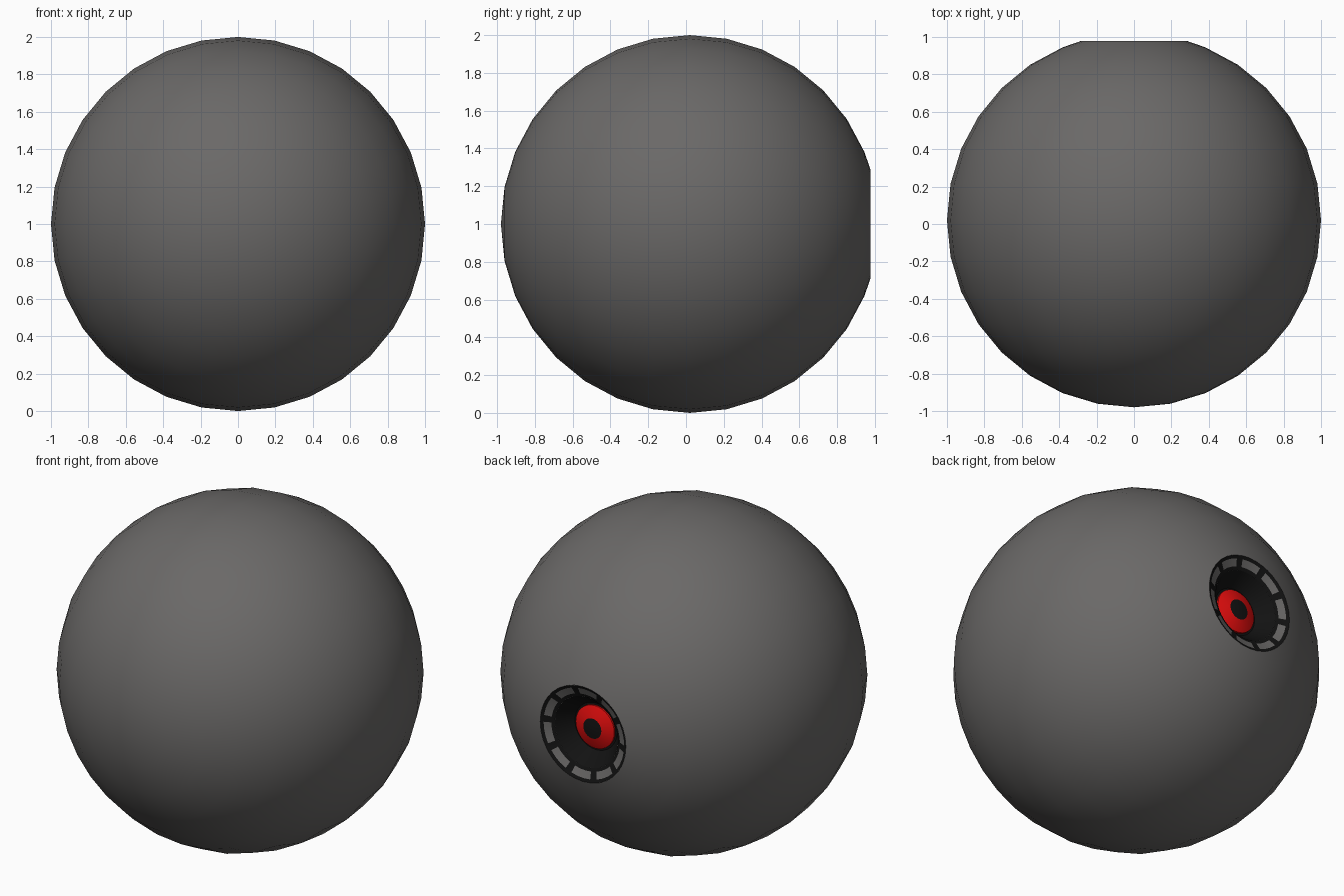
import bpy, math

if "Cube" in bpy.data.objects:
    bpy.data.objects.remove(bpy.data.objects["Cube"])

CY, CZ = 0.02, 1.0   # centre of the ball
SEG = 32


def material(name, rgb):
    m = bpy.data.materials.new(name)
    m.diffuse_color = (*rgb, 1)
    m.use_nodes = True
    m.node_tree.nodes["Principled BSDF"].inputs["Base Color"].default_value = m.diffuse_color
    return m


grey = material("dark_grey", (0.145, 0.14, 0.137))
black = material("black", (0.006, 0.006, 0.006))
red = material("red", (0.75, 0.004, 0.004))


def lathe(name, profile, mats, seg=SEG, rule=None, angle=35):
    """Spin (radius, y) points, ordered from back (-y) to front of the eye, about the y axis."""
    verts, rings, faces, slots = [], [], [], []
    for r, y in profile:
        n = 1 if r < 1e-5 else seg
        rings.append(list(range(len(verts), len(verts) + n)))
        for i in range(n):
            a = 2 * math.pi * i / seg
            verts.append((r * math.cos(a), y + CY, r * math.sin(a) + CZ))
    for k in range(len(rings) - 1):
        p, q = rings[k], rings[k + 1]
        for i in range(seg):
            j = (i + 1) % seg
            f = [p[i % len(p)], q[i % len(q)], q[j % len(q)], p[j % len(p)]]
            faces.append(list(dict.fromkeys(f)))
            slots.append(rule(k, i) if rule else 0)
    me = bpy.data.meshes.new(name)
    me.from_pydata(verts, [], faces)
    for m in mats:
        me.materials.append(m)
    me.polygons.foreach_set("material_index", slots)
    me.update()
    ob = bpy.data.objects.new(name, me)
    bpy.context.collection.objects.link(ob)
    bpy.ops.object.select_all(action='DESELECT')
    ob.select_set(True)
    bpy.context.view_layer.objects.active = ob
    bpy.ops.object.shade_smooth_by_angle(angle=math.radians(angle))
    return ob


# Ball shell: open where the eye socket sits
step = math.pi / 16
shell = [(math.sin(k * step), -math.cos(k * step)) for k in range(15)]
shell[0] = (0, -1)
shell.append((0.285, 0.958))
lathe("ball_shell", shell, [grey])

# Socket ring: black with grey windows between the spokes
lathe("socket_ring", [(0.285, 0.958), (0.268, 0.950), (0.228, 0.933), (0.21, 0.925)],
      [black, grey], seg=40,
      rule=lambda k, i: 1 if k == 1 and i % 4 else 0)

# Socket bowl: recessed black wall and floor
lathe("socket_bowl", [(0.21, 0.925), (0.17, 0.87), (0.14, 0.835), (0, 0.832)], [black])

# Iris and pupil: shallow dome
lathe("iris", [(0.128, 0.834), (0.128, 0.845), (0.10, 0.858), (0.06, 0.870)], [red])
lathe("pupil", [(0.06, 0.870), (0.03, 0.874), (0, 0.875)], [black])
